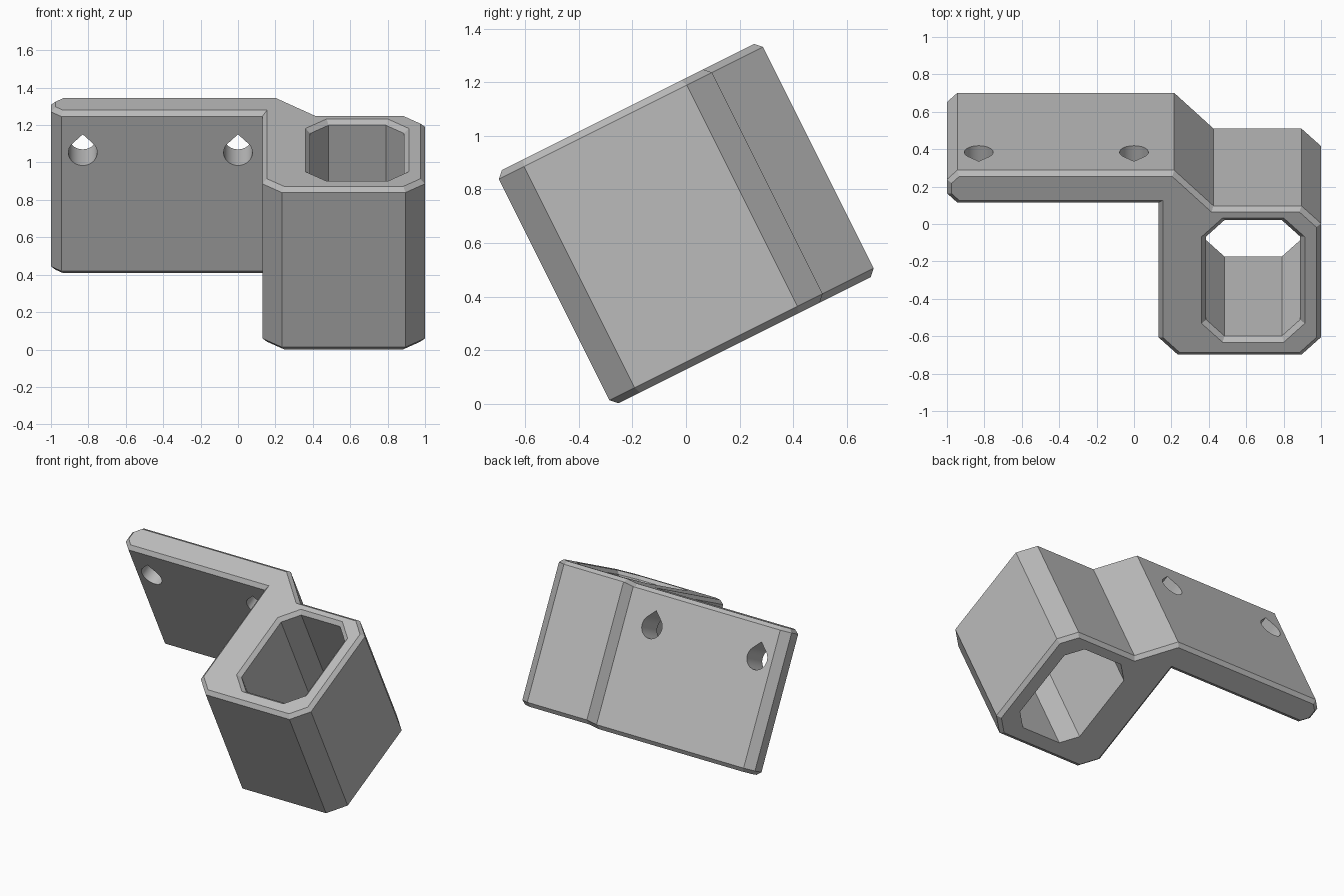
import bpy, bmesh, math

TILT = math.atan(0.5)
BOTTOM, TOP, EDGE = 0.114, 1.088, 0.025

cube = bpy.data.objects.get("Cube")
if cube:
    bpy.data.objects.remove(cube, do_unlink=True)

grey = bpy.data.materials.new("light_grey")
grey.use_nodes = True
grey.diffuse_color = (0.5, 0.5, 0.5, 1)
grey.node_tree.nodes["Principled BSDF"].inputs["Base Color"].default_value = (0.5, 0.5, 0.5, 1)


def chamfered_box(x0, x1, y0, y1, c):
    """Counter-clockwise rectangle outline with cut corners."""
    return [(x0, y1 - c), (x0, y0 + c), (x0 + c, y0), (x1 - c, y0),
            (x1, y0 + c), (x1, y1 - c), (x1 - c, y1), (x0 + c, y1)]


def loft(name, rings):
    """Solid through a stack of matching rings of 3D points."""
    bm = bmesh.new()
    loops = [[bm.verts.new(p) for p in ring] for ring in rings]
    n = len(loops[0])
    for low, high in zip(loops, loops[1:]):
        for i in range(n):
            j = (i + 1) % n
            bm.faces.new((low[i], low[j], high[j], high[i]))
    caps = [bm.faces.new(loops[0][::-1]), bm.faces.new(loops[-1])]
    bmesh.ops.recalc_face_normals(bm, faces=bm.faces[:])
    return name, bm, caps


def finish(name, bm):
    mesh = bpy.data.meshes.new(name)
    bm.to_mesh(mesh)
    bm.free()
    mesh.materials.append(grey)
    obj = bpy.data.objects.new(name, mesh)
    bpy.context.collection.objects.link(obj)
    return obj


# Bracket: mounting plate and sleeve as one extruded outline
outline = [(-1, 0.715), (-0.945, 0.66), (0.13, 0.66), (0.13, -0.145),
           (0.235, -0.25), (0.895, -0.25), (1, -0.145), (1, 0.535),
           (0.895, 0.64), (0.425, 0.64), (0.215, 0.853),
           (-0.945, 0.853), (-1, 0.798)]
name, bm, caps = loft("bracket", [[(x, y, z) for x, y in outline] for z in (BOTTOM, TOP)])
rim = list({e for f in caps for e in f.edges})
bmesh.ops.bevel(bm, geom=rim, offset=EDGE, segments=1, affect='EDGES')
bracket = finish(name, bm)

# Sleeve opening with a flared upper rim
rings = []
for z, grow in ((BOTTOM - 0.1, 0), (TOP - EDGE, 0), (TOP + EDGE, 2 * EDGE)):
    shape = chamfered_box(0.386 - grow, 0.888 + grow, -0.138 - grow, 0.555 + grow,
                          0.098 + 0.586 * grow)
    rings.append([(x, y, z) for x, y in shape])
cutters = [finish(*loft("sleeve_cutter", rings)[:2])]

# Teardrop screw holes through the plate
RADIUS, HOLE_Z = 0.077, 0.847
angles = [math.radians(135 + 270 * i / 30) for i in range(31)]
drop = [(RADIUS * math.cos(a), RADIUS * math.sin(a)) for a in angles]
drop.append((0, RADIUS * math.sqrt(2)))
for hole_x in (-0.83, 0.0):
    rings = [[(hole_x + x, y, HOLE_Z + z) for x, z in drop] for y in (0.5, 1.0)]
    cutters.append(finish(*loft("screw_hole_cutter", rings)[:2]))

# Cut the openings, then remove the cutters
bpy.context.view_layer.objects.active = bracket
bracket.select_set(True)
for cutter in cutters:
    cutter.hide_render = True
    mod = bracket.modifiers.new("opening", 'BOOLEAN')
    mod.operation, mod.solver, mod.object = 'DIFFERENCE', 'EXACT', cutter
    bpy.ops.object.modifier_apply(modifier=mod.name)
    bpy.data.objects.remove(cutter, do_unlink=True)

bpy.ops.object.shade_smooth_by_angle(angle=math.radians(20))
bracket.rotation_euler.x = TILT
